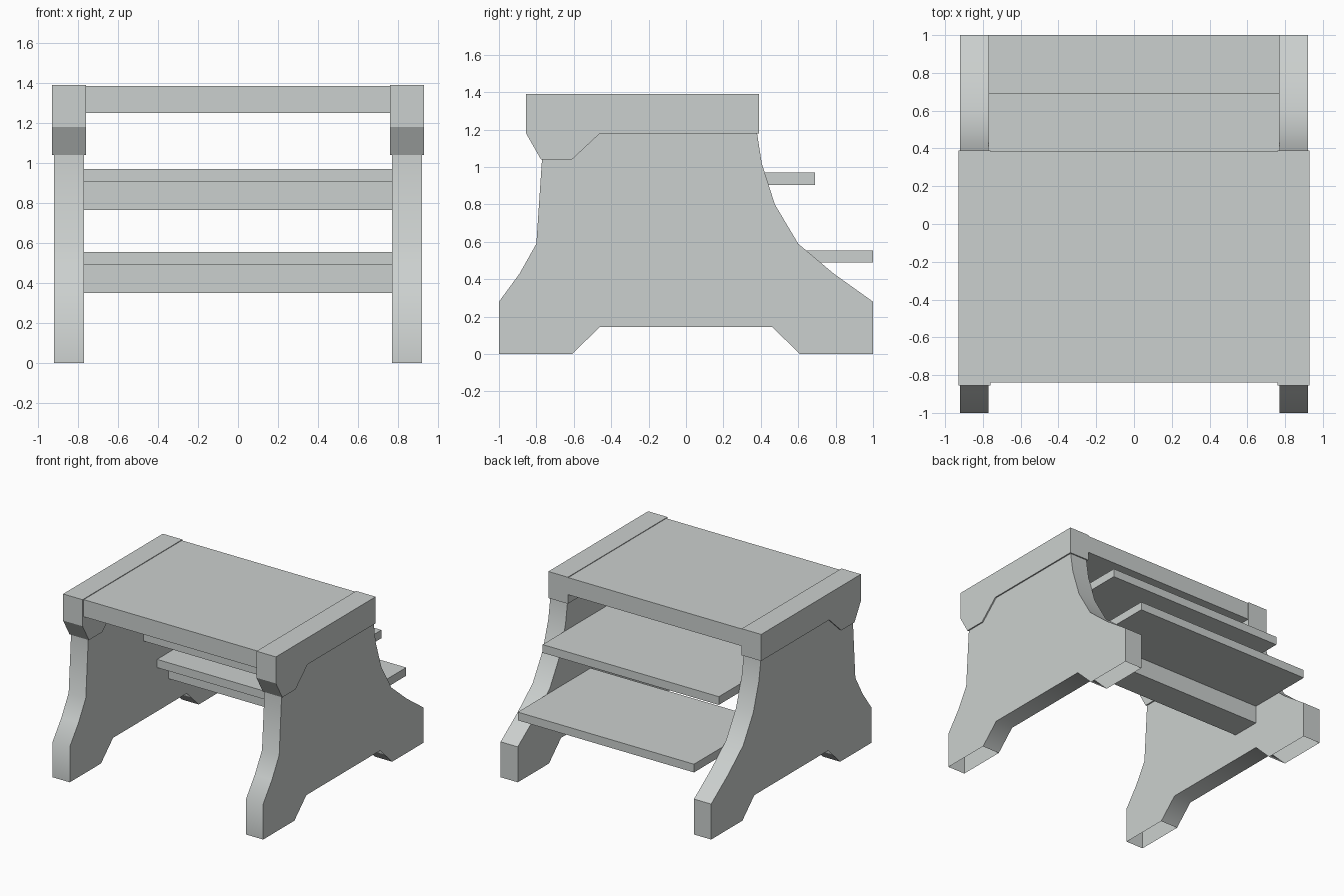
import bpy
import bmesh
import math

cube = bpy.data.objects.get("Cube")
if cube:
    bpy.data.objects.remove(cube, do_unlink=True)

grey = bpy.data.materials.new("pale_grey")
grey.use_nodes = True
COLOUR = (0.60, 0.63, 0.62, 1)
grey.diffuse_color = COLOUR
grey.node_tree.nodes["Principled BSDF"].inputs["Base Color"].default_value = COLOUR


def extrude_profile(name, profile, x0, x1, open_feet=False, smooth=None):
    """Extrude a side outline of (y, z) points from x0 to x1."""
    bm = bmesh.new()
    face = bm.faces.new([bm.verts.new((x0, y, z)) for y, z in profile])
    side = bmesh.ops.extrude_face_region(bm, geom=[face])["geom"]
    moved = [v for v in side if isinstance(v, bmesh.types.BMVert)]
    bmesh.ops.translate(bm, verts=moved, vec=(x1 - x0, 0, 0))
    bmesh.ops.recalc_face_normals(bm, faces=bm.faces[:])
    if open_feet:
        soles = [f for f in bm.faces if all(v.co.z < 0.001 for v in f.verts)]
        bmesh.ops.delete(bm, geom=soles, context="FACES")
    mesh = bpy.data.meshes.new(name)
    bm.to_mesh(mesh)
    bm.free()
    mesh.materials.append(grey)
    obj = bpy.data.objects.new(name, mesh)
    bpy.context.collection.objects.link(obj)
    if smooth:
        bpy.ops.object.select_all(action="DESELECT")
        obj.select_set(True)
        bpy.context.view_layer.objects.active = obj
        bpy.ops.object.shade_smooth_by_angle(angle=math.radians(smooth))
    return obj


def board(name, half_width, y0, y1, z0, z1):
    outline = [(y0, z0), (y1, z0), (y1, z1), (y0, z1)]
    return extrude_profile(name, outline, -half_width, half_width)


# Side panel outline: front curve, hidden top, back curve, arched foot
PANEL = [(-1, 0), (-1, 0.28), (-0.89, 0.43), (-0.80, 0.59), (-0.77, 1.04),
         (-0.77, 1.3), (0.375, 1.3), (0.38, 1.18), (0.405, 1.02),
         (0.475, 0.80), (0.60, 0.59), (0.79, 0.43), (1, 0.28), (1, 0),
         (0.61, 0), (0.46, 0.145), (-0.46, 0.145), (-0.61, 0)]
CAP = [(-0.855, 1.39), (0.39, 1.39), (0.39, 1.18), (-0.46, 1.18),
       (-0.61, 1.04), (-0.775, 1.04), (-0.855, 1.18)]

for side, s in (("left", 1), ("right", -1)):
    extrude_profile(side + "_panel", PANEL, s * 0.77, s * 0.92, True, 46)
    extrude_profile(side + "_cap", CAP, s * 0.76, s * 0.93)

# Top platform between the caps
board("top_board", 0.76, -0.84, 0.385, 1.25, 1.385)

# Two treads, each carried by a support beam
for name, y, z in (("lower", 0.09, 0.49), ("upper", -0.22, 0.905)):
    board(name + "_tread", 0.77, y, y + 0.91, z, z + 0.065)
    board(name + "_beam", 0.77, y + 0.14, y + 0.37, z - 0.14, z)
